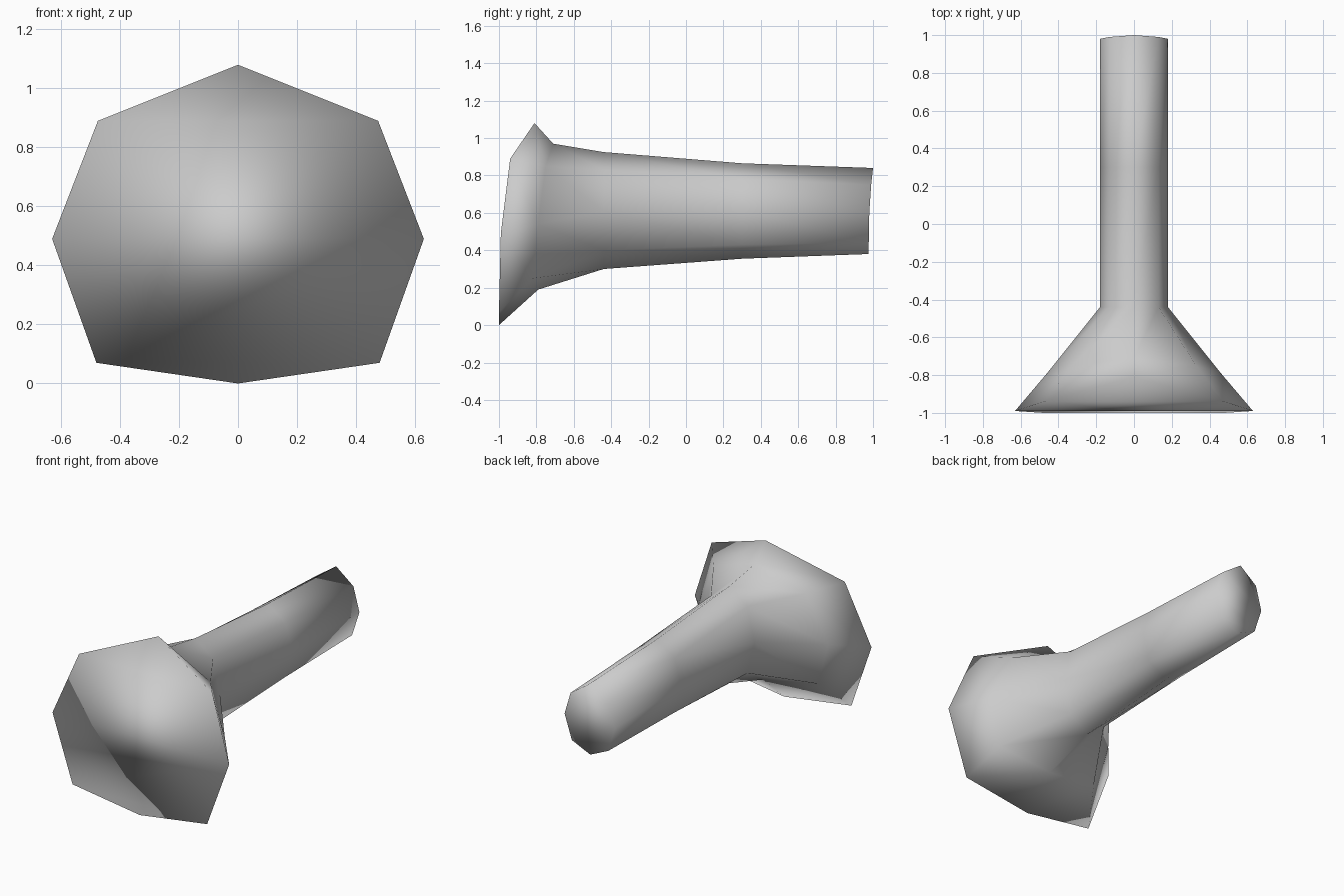
import bpy
import bmesh

cube = bpy.data.objects.get("Cube")
if cube:
    bpy.data.objects.remove(cube, do_unlink=True)

# One plain grey
grey = bpy.data.materials.new("plain grey")
grey.use_nodes = True
colour = (0.6, 0.6, 0.6, 1)
grey.diffuse_color = colour
grey.node_tree.nodes["Principled BSDF"].inputs["Base Color"].default_value = colour

# Half of each eight-sided ring, from top to bottom
HALF_RINGS = [
    # flange edge
    [(0, -.81, 1.08), (.475, -.94, .89), (.63, -.99, .49), (.48, -1, .07), (0, -1, 0)],
    # bell behind the flange
    [(0, -.71, .97), (.33, -.75, .85), (.46, -.79, .54), (.37, -.82, .25), (0, -.79, .19)],
    # neck
    [(0, -.44, .925), (.13, -.44, .83), (.18, -.44, .61), (.13, -.44, .4), (0, -.44, .3)],
    # middle of the shaft
    [(0, .3, .865), (.13, .3, .78), (.18, .3, .61), (.13, .3, .43), (0, .3, .355)],
    # end of the shaft
    [(0, 1, .84), (.13, .99, .75), (.18, .98, .6), (.13, .977, .44), (0, .975, .38)],
]


def full_ring(bm, half):
    """Right half downwards, then its mirror image upwards."""
    mirrored = [(-x, y, z) for x, y, z in half[-2:0:-1]]
    return [bm.verts.new(p) for p in half + mirrored]


def cap(bm, ring):
    """Close a ring with rows running across it."""
    n = len(ring)
    bm.faces.new((ring[0], ring[1], ring[-1]))
    for i in range(1, n // 2 - 1):
        bm.faces.new((ring[i], ring[i + 1], ring[n - i - 1], ring[n - i]))
    bm.faces.new((ring[n // 2 - 1], ring[n // 2], ring[n // 2 + 1]))


# Flared head and shaft as one skin
bm = bmesh.new()
rings = [full_ring(bm, half) for half in HALF_RINGS]
for a, b in zip(rings, rings[1:]):
    for i in range(len(a)):
        j = (i + 1) % len(a)
        bm.faces.new((a[i], a[j], b[j], b[i]))
cap(bm, rings[0])
cap(bm, rings[-1])
bmesh.ops.recalc_face_normals(bm, faces=bm.faces[:])
for face in bm.faces:
    face.smooth = True

mesh = bpy.data.meshes.new("flared_shaft")
bm.to_mesh(mesh)
bm.free()
mesh.materials.append(grey)
shaft = bpy.data.objects.new("flared_shaft", mesh)
bpy.context.collection.objects.link(shaft)
